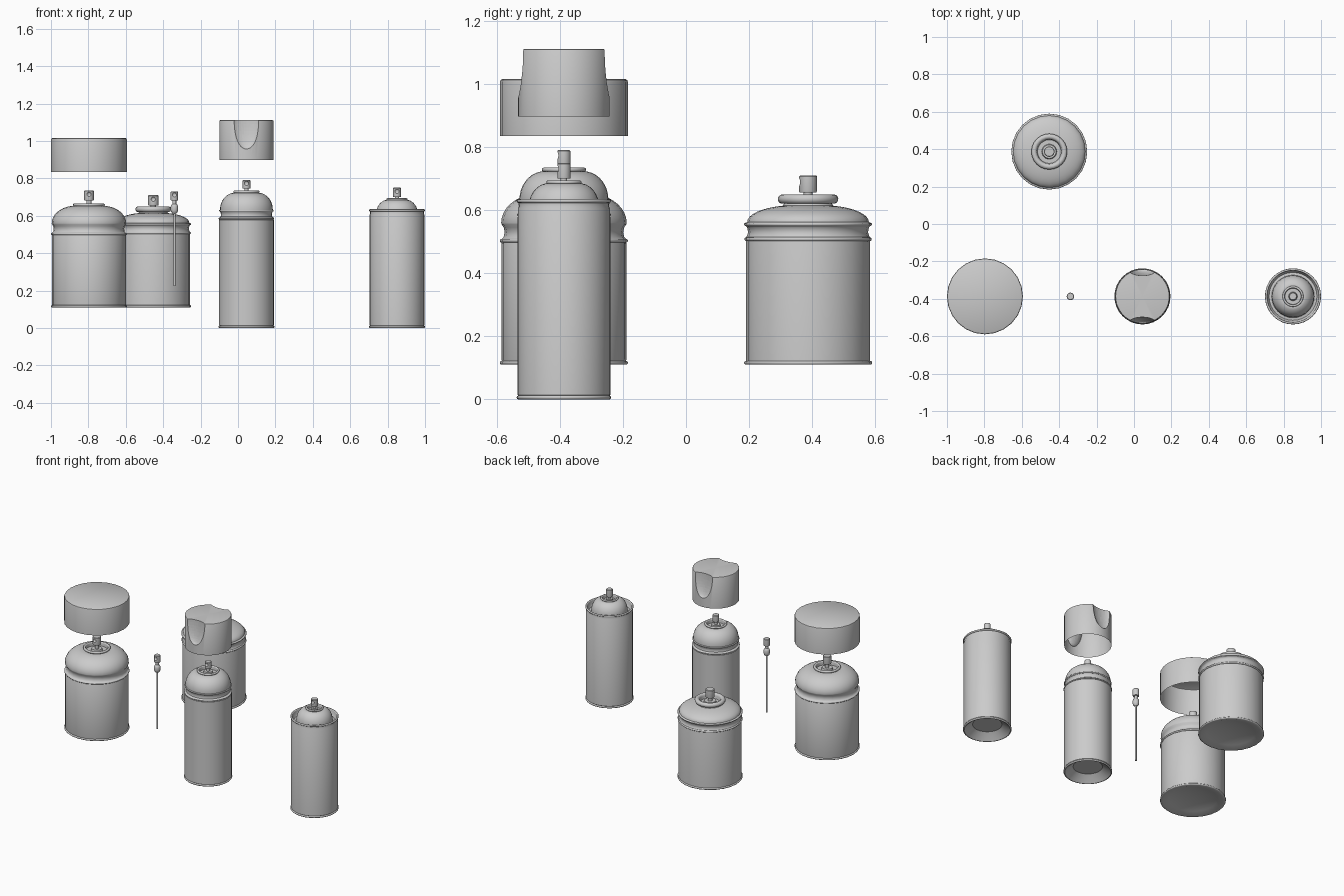
import bpy, bmesh, math

if "Cube" in bpy.data.objects:
    bpy.data.objects.remove(bpy.data.objects["Cube"])

Y = 0.387


def smooth(ob, angle=35):
    bpy.ops.object.select_all(action='DESELECT')
    ob.select_set(True)
    bpy.context.view_layer.objects.active = ob
    bpy.ops.object.shade_smooth_by_angle(angle=math.radians(angle))


def lathe(name, profile, loc, n=32):
    """Spin an (r, z) profile around the vertical axis."""
    bm = bmesh.new()
    rings = []
    for r, z in profile:
        if r == 0:
            rings.append([bm.verts.new((0, 0, z))] * n)
        else:
            rings.append([bm.verts.new((r * math.cos(2 * math.pi * i / n),
                                        r * math.sin(2 * math.pi * i / n), z)) for i in range(n)])
    for a, b in zip(rings, rings[1:]):
        for i in range(n):
            j = (i + 1) % n
            quad = list(dict.fromkeys((a[i], a[j], b[j], b[i])))
            if len(quad) > 2:
                bm.faces.new(quad)
    bmesh.ops.recalc_face_normals(bm, faces=bm.faces)
    me = bpy.data.meshes.new(name)
    bm.to_mesh(me)
    bm.free()
    ob = bpy.data.objects.new(name, me)
    bpy.context.collection.objects.link(ob)
    ob.location = loc
    smooth(ob)
    return ob


def bead(r, z, t=0.006, a0=-90, a1=90, steps=6):
    """Rounded bulge whose outermost radius is r."""
    return [(r - t + t * math.cos(math.radians(a0 + (a1 - a0) * k / steps)),
             z + t * math.sin(math.radians(a0 + (a1 - a0) * k / steps))) for k in range(steps + 1)]


def dome(r0, z0, r1, z1, steps=8, full=80):
    """Elliptical shoulder from (r0, z0) in and up to (r1, z1)."""
    f = math.radians(full)
    out = []
    for k in range(steps + 1):
        a = f * k / steps
        out.append((r1 + (r0 - r1) * (math.cos(a) - math.cos(f)) / (1 - math.cos(f)),
                    z0 + (z1 - z0) * math.sin(a) / math.sin(f)))
    return out


def cup(r, z, t):
    """Rolled ring around a sunken valve cup with a central post."""
    return bead(r, z, t, -70, 180, 10) + [
        (r - 2.2 * t, z - 0.018), (r * 0.42, z - 0.018), (r * 0.38, z - 0.003), (0, z - 0.003)]


def subtract(ob, radii, centres):
    """Carve ellipsoids out of an object."""
    for c in centres:
        bpy.ops.mesh.primitive_uv_sphere_add(segments=32, ring_count=24, location=c)
        cutter = bpy.context.object
        cutter.scale = radii
        cutter.hide_render = True
        mod = ob.modifiers.new("scoop", 'BOOLEAN')
        mod.operation = 'DIFFERENCE'
        mod.solver = 'EXACT'
        mod.object = cutter
        bpy.context.view_layer.update()
        bpy.context.view_layer.objects.active = ob
        bpy.ops.object.modifier_apply(modifier=mod.name)
        bpy.data.objects.remove(cutter, do_unlink=True)
    smooth(ob)


def nozzle(name, x, y, z0, z1, z2, r):
    """Stem from z0 to z1 and push button from z1 to z2, dimpled at the front."""
    ob = lathe(name, [(0, z0), (r * .5, z0), (r * .5, z1), (r * .95, z1), (r, z1 + .004),
                      (r, z2 - .003), (r - .003, z2), (0, z2)], (x, y, 0), 24)
    subtract(ob, (.012, .008, .012), [(x, y - r, (z1 + z2) / 2 + .006)])
    return ob


def wide_base(z):
    return [(0, z + .03), (.08, z + .025), (.15, z + .012), (.185, z)] + bead(.203, z + .006)


def tall_base():
    return [(0, .04), (.09, .04), (.138, .004), (.142, 0)] + bead(.15, .006)


# Wide can with domed shoulder
lathe("wide_domed_can", wide_base(.11) + [(.198, .126), (.198, .495)] + bead(.203, .503)
      + [(.191, .515), (.188, .53), (.191, .545), (.198, .555)]
      + dome(.199, .56, .095, .652) + cup(.085, .658, .008), (-.797, -Y, 0), 24)
nozzle("wide_domed_nozzle", -.797, -Y, .64, .682, .735, .026)

# Wide can with low shoulder and thick ring
lathe("wide_flat_can", wide_base(.11) + [(.197, .126), (.197, .497)] + bead(.202, .508)
      + [(.193, .52), (.190, .53), (.193, .545)] + bead(.203, .555, .005)
      + dome(.193, .562, .08, .614, full=75) + [(.075, .622)] + cup(.096, .635, .015), (-.453, Y, 0), 24)
nozzle("wide_flat_nozzle", -.453, Y, .61, .656, .71, .028)

# Tall can with domed shoulder
lathe("tall_domed_can", tall_base() + [(.147, .014), (.147, .578)] + bead(.149, .585, .005)
      + [(.138, .595), (.136, .605), (.138, .618)] + bead(.146, .627, .005)
      + dome(.141, .634, .075, .722) + cup(.07, .728, .007), (.045, -Y, 0))
nozzle("tall_domed_nozzle", .045, -Y, .70, .745, .79, .021)

# Tall straight can with rim and recessed dome
lathe("tall_straight_can", tall_base() + [(.146, .014), (.146, .605), (.143, .612)]
      + bead(.15, .629, .006, -90, 180, 8) + [(.136, .61), (.128, .598), (.114, .6)]
      + dome(.112, .61, .06, .684) + cup(.056, .688, .006), (.85, -Y, 0))
nozzle("tall_straight_nozzle", .85, -Y, .665, .70, .75, .021)

# Loose valve: dip tube, housing and button
lathe("dip_tube", [(0, .225), (.006, .225), (.006, .62), (0, .62)], (-.34, -Y, 0), 16)
lathe("valve_housing", [(0, .612), (.01, .612), (.017, .62), (.02, .63), (.02, .648), (.017, .658),
                        (.01, .664), (0, .664)], (-.34, -Y, 0), 24)
nozzle("valve_button", -.34, -Y, .655, .682, .73, .02)

# Wide lid, open below
lathe("wide_lid", [(.203, .835), (.203, 1.006), (.201, 1.012), (.196, 1.015), (0, 1.015)],
      (-.797, -Y, 0), 24)

# Tall lid with thumb scoops front and back, hollowed by opening its underside
lid = lathe("scooped_lid", [(0, .897), (.145, .897), (.145, 1.106), (.143, 1.11), (.139, 1.111),
                            (0, 1.111)], (.045, -Y, 0), 48)
subtract(lid, (.075, .034, .155), [(.045, -Y - .145, 1.112), (.045, -Y + .145, 1.112)])
bm = bmesh.new()
bm.from_mesh(lid.data)
under = [f for f in bm.faces if all(v.co.z < .898 for v in f.verts)]
bmesh.ops.delete(bm, geom=under, context='FACES')
bm.to_mesh(lid.data)
bm.free()
